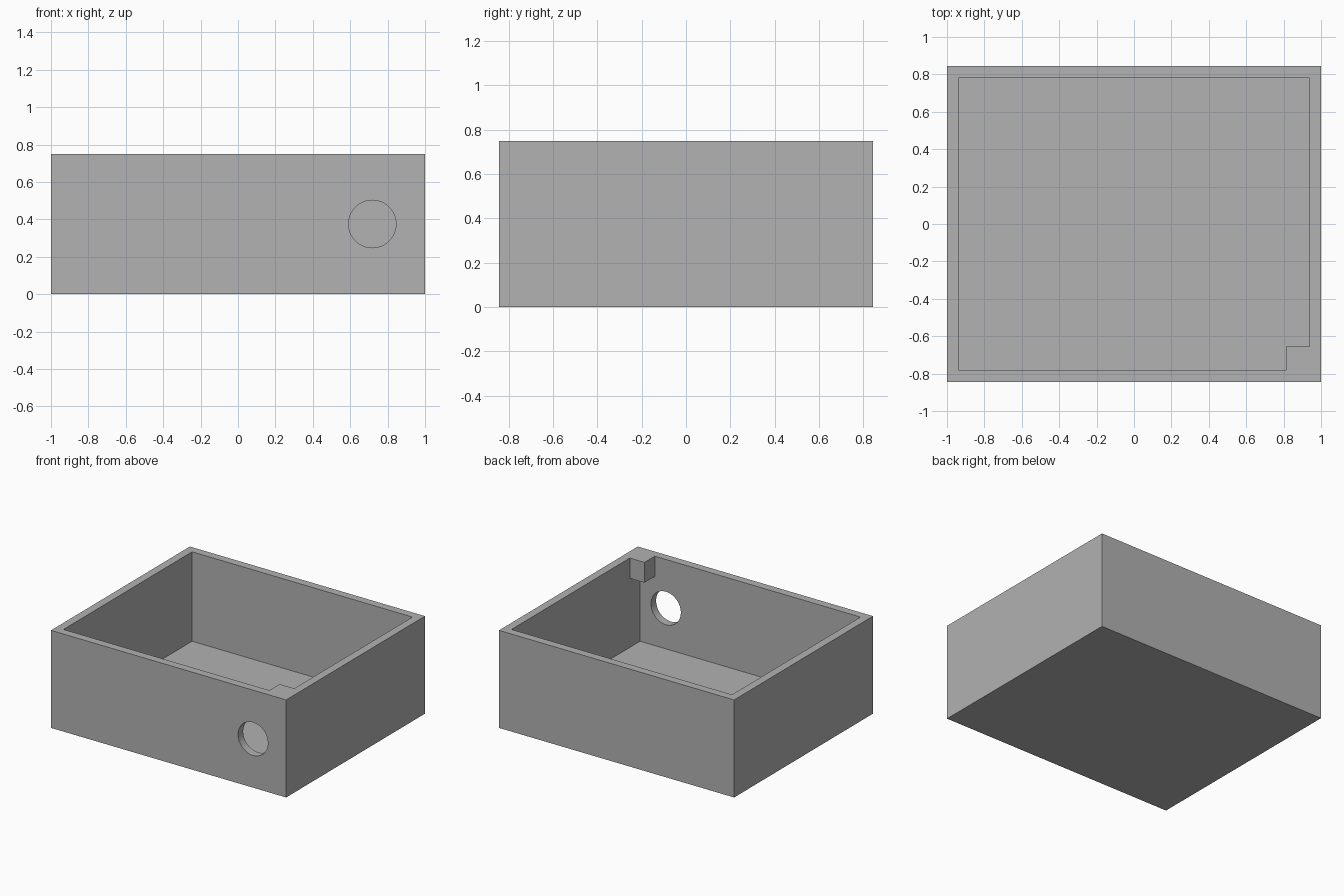
import bpy
import math
from mathutils import Vector

cube = bpy.data.objects.get("Cube")
if cube:
    bpy.data.objects.remove(cube, do_unlink=True)

# Main sizes
HALF_X, HALF_Y, HEIGHT = 1.0, 0.8435, 0.75
WALL = 0.0625
BLOCK = 0.125
BLOCK_HEIGHT = 0.156

grey = bpy.data.materials.new("light grey")
grey.use_nodes = True
colour = (0.445, 0.445, 0.445, 1)
grey.diffuse_color = colour
grey.node_tree.nodes["Principled BSDF"].inputs["Base Color"].default_value = colour


def box(name, low, high):
    low, high = Vector(low), Vector(high)
    bpy.ops.mesh.primitive_cube_add(size=1, location=(low + high) / 2)
    obj = bpy.context.object
    obj.name = name
    obj.scale = high - low
    bpy.ops.object.transform_apply(location=True, rotation=True, scale=True)
    obj.data.materials.append(grey)
    return obj


def combine(target, tool, operation):
    tool.hide_render = True
    mod = target.modifiers.new(tool.name, "BOOLEAN")
    mod.operation = operation
    mod.solver = "EXACT"
    mod.object = tool
    bpy.context.view_layer.objects.active = target
    bpy.ops.object.modifier_apply(modifier=mod.name)
    bpy.data.objects.remove(tool, do_unlink=True)


# Open tray: outer box with the cavity cut out
tray = box("open_box", (-HALF_X, -HALF_Y, 0), (HALF_X, HALF_Y, HEIGHT))
inner_x, inner_y = HALF_X - WALL, HALF_Y - WALL
combine(tray, box("cavity", (-inner_x, -inner_y, WALL),
                  (inner_x, inner_y, HEIGHT + WALL)), "DIFFERENCE")

# Small block in the front left corner, flush with the rim
overlap = WALL / 2
combine(tray, box("corner_block",
                  (inner_x - BLOCK, -inner_y - overlap, HEIGHT - BLOCK_HEIGHT),
                  (inner_x + overlap, -inner_y + BLOCK, HEIGHT)), "UNION")

# Round hole through the front wall
bpy.ops.mesh.primitive_cylinder_add(
    vertices=64, radius=0.127, depth=WALL * 3,
    location=(0.718, -HALF_Y + WALL / 2, HEIGHT / 2),
    rotation=(math.pi / 2, 0, 0))
hole = bpy.context.object
hole.name = "cable_hole"
hole.data.materials.append(grey)
combine(tray, hole, "DIFFERENCE")

# Crisp flat walls with a smooth hole
bpy.ops.object.select_all(action="DESELECT")
tray.select_set(True)
bpy.context.view_layer.objects.active = tray
bpy.ops.object.shade_smooth_by_angle(angle=math.radians(30))
